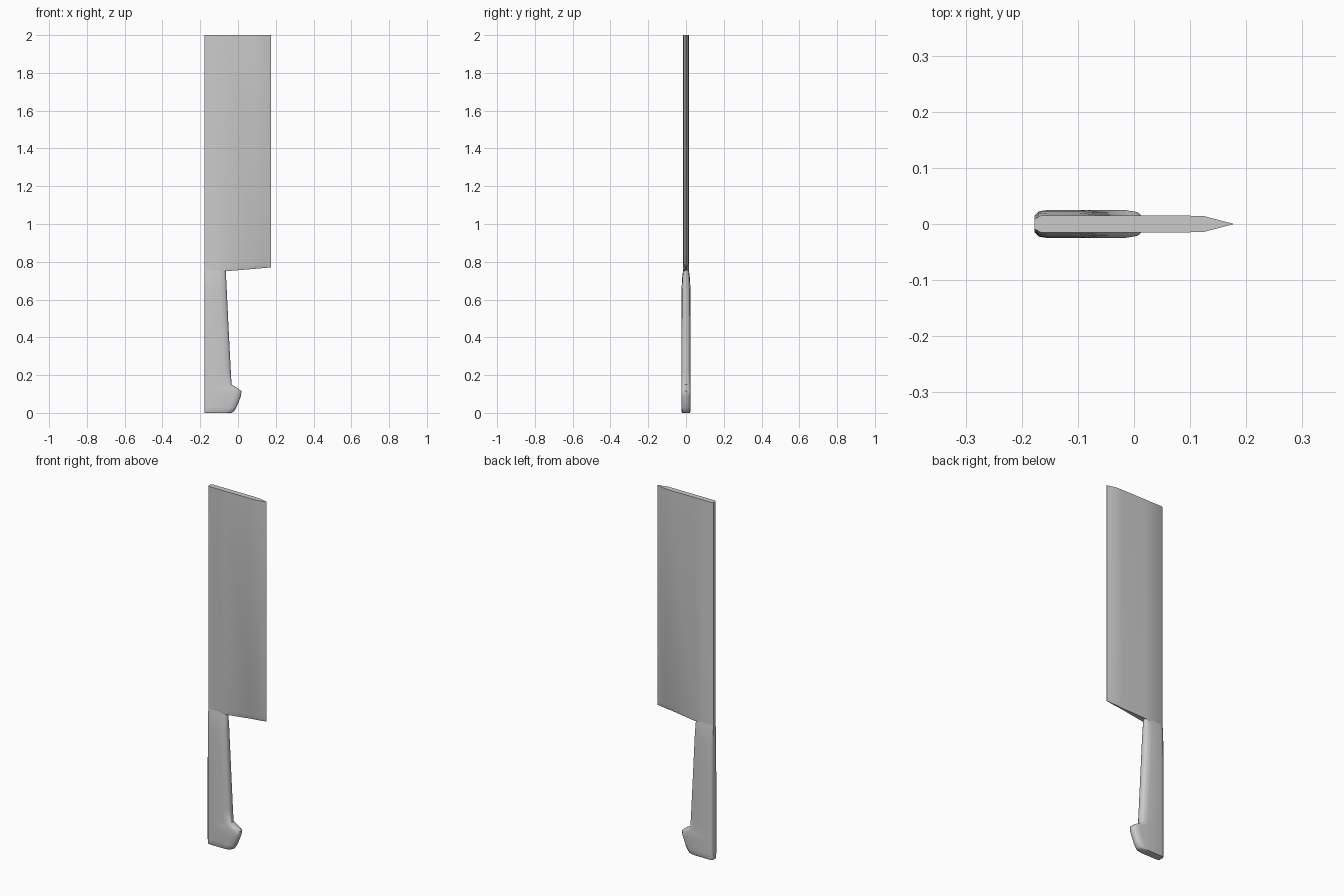
import bpy, bmesh

if "Cube" in bpy.data.objects:
    bpy.data.objects.remove(bpy.data.objects["Cube"])


def loft(name, rings, angle):
    """Skin a stack of equal-length closed rings and cap both ends."""
    bm = bmesh.new()
    loops = [[bm.verts.new(p) for p in ring] for ring in rings]
    for a, b in zip(loops, loops[1:]):
        for i in range(len(a)):
            j = (i + 1) % len(a)
            bm.faces.new((a[i], a[j], b[j], b[i]))
    bm.faces.new(loops[0][::-1])
    bm.faces.new(loops[-1])
    bmesh.ops.recalc_face_normals(bm, faces=bm.faces[:])
    mesh = bpy.data.meshes.new(name)
    bm.to_mesh(mesh)
    bm.free()
    obj = bpy.data.objects.new(name, mesh)
    bpy.context.collection.objects.link(obj)
    bpy.ops.object.select_all(action='DESELECT')
    obj.select_set(True)
    bpy.context.view_layer.objects.active = obj
    bpy.ops.object.shade_smooth_by_angle(angle=angle)
    return obj


def mirrored(half):
    """Close a half outline (y >= 0) by mirroring it across y = 0."""
    return half + [(x, -y, z) for x, y, z in reversed(half)]


# Blade: square spine, flat cheeks, ground cutting edge and slanted heel
section = [(-0.177, 0.009), (-0.166, 0.015), (-0.06, 0.015),
           (0.09, 0.015), (0.125, 0.014), (0.176, 0.0006)]


def heel_z(x):
    return 0.75 + 0.02 * max(0, x + 0.06) / 0.236


heel = [(x, y if x < -0.05 else min(y, 0.004), heel_z(x)) for x, y in section]
above_heel = [(x, y, heel_z(x) + 0.025) for x, y in section]
tip = [(x, y, 2.0) for x, y in section]
loft("blade", [mirrored(r) for r in (heel, above_heel, tip)], 0.7)

# Handle: tapering grip swelling into a hooked pommel (z, front x, half thickness)
profile = [(0.0, -0.035, 0.021), (0.007, -0.022, 0.024), (0.03, -0.008, 0.025),
           (0.09, 0.016, 0.025), (0.115, 0.018, 0.025), (0.128, 0.002, 0.025),
           (0.15, -0.034, 0.025), (0.22, -0.038, 0.025), (0.45, -0.05, 0.025),
           (0.66, -0.06, 0.0235), (0.72, -0.063, 0.020), (0.756, -0.065, 0.0148)]
rings = []
for z, x, t in profile:
    rings.append(mirrored([(-0.177, t * 0.6, z), (-0.17, t * 0.9, z),
                           (-0.155, t, z), (x - 0.035, t, z),
                           (x - 0.012, t * 0.85, z), (x - 0.003, t * 0.55, z),
                           (x, t * 0.2, z)]))
loft("handle", rings, 0.8)
